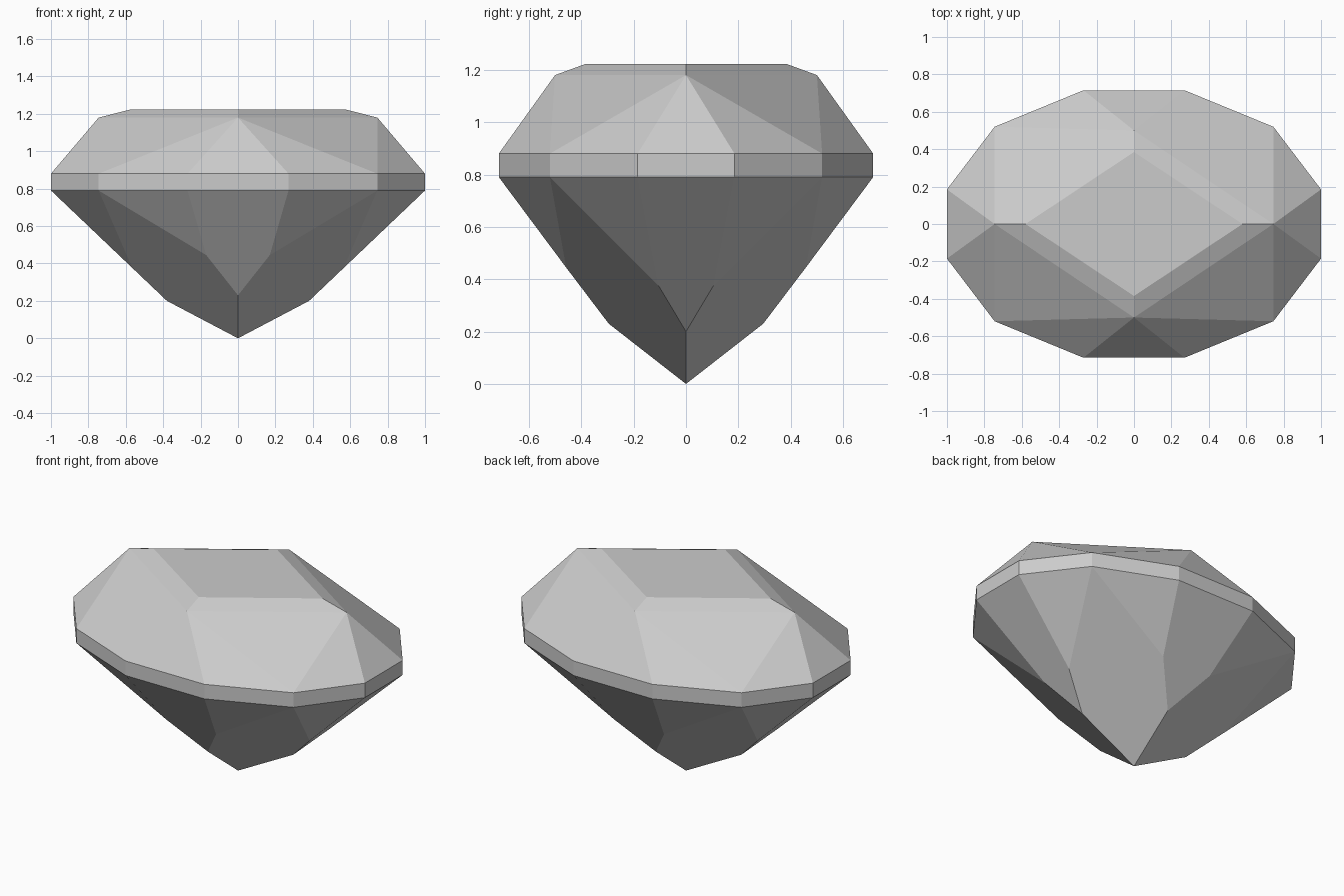
import bpy
import bmesh

cube = bpy.data.objects.get("Cube")
if cube:
    bpy.data.objects.remove(cube, do_unlink=True)

# One quarter of the gem (right front); the rest follows by symmetry
LOW, HIGH, SHOULDER, TABLE = 0.79, 0.88, 1.18, 1.222
outline = {"end": (1.0, 0.185), "corner": (0.745, 0.52), "side": (0.27, 0.715)}
points = {
    "tip": (0, 0, 0),
    "keel_end": (0.38, 0, 0.2),
    "keel_side": (0, 0.295, 0.23),
    "notch_end": (0.565, 0.105, 0.376),
    "notch_side": (0.17, 0.458, 0.445),
    "shoulder_end": (0.745, 0, SHOULDER),
    "shoulder_side": (0, 0.5, SHOULDER),
    "table_end": (0.58, 0, TABLE),
    "table_side": (0, 0.385, TABLE),
}
for name, (x, y) in outline.items():
    points["low_" + name] = (x, y, LOW)
    points["high_" + name] = (x, y, HIGH)

# Each facet lists its corners; "-x" or "-y" takes the mirrored corner
facets = [
    # pavilion
    "tip keel_end notch_end low_corner notch_side keel_side",
    "low_end low_corner notch_end",
    "low_corner low_side notch_side",
    "low_side notch_side keel_side notch_side-x low_side-x",
    "low_end notch_end keel_end notch_end-y low_end-y",
    # girdle
    "low_end low_corner high_corner high_end",
    "low_corner low_side high_side high_corner",
    "low_side low_side-x high_side-x high_side",
    "low_end low_end-y high_end-y high_end",
    # crown
    "high_end high_end-y shoulder_end",
    "high_end high_corner shoulder_end",
    "high_corner shoulder_side shoulder_end",
    "high_corner high_side shoulder_side",
    "high_side high_side-x shoulder_side",
    # table
    "shoulder_end shoulder_side table_side table_end",
    "table_end table_side table_end-x table_side-y",
]

bm = bmesh.new()
verts = {}
done = set()


def corner(token, sx, sy):
    name, _, flip = token.partition("-")
    x, y, z = points[name]
    x *= -sx if flip == "x" else sx
    y *= -sy if flip == "y" else sy
    key = (round(x, 4), round(y, 4), round(z, 4))
    if key not in verts:
        verts[key] = bm.verts.new((x, y, z))
    return verts[key]


for sx in (1, -1):
    for sy in (1, -1):
        for facet in facets:
            ring = [corner(t, sx, sy) for t in facet.split()]
            if frozenset(ring) not in done:
                done.add(frozenset(ring))
                bm.faces.new(ring)

bmesh.ops.recalc_face_normals(bm, faces=bm.faces[:])
mesh = bpy.data.meshes.new("cut_gem")
bm.to_mesh(mesh)
bm.free()
gem = bpy.data.objects.new("cut_gem", mesh)
bpy.context.collection.objects.link(gem)

# Plain grey stone
stone = bpy.data.materials.new("pale_grey_stone")
stone.use_nodes = True
color = (0.6, 0.6, 0.6, 1.0)
stone.diffuse_color = color
stone.node_tree.nodes["Principled BSDF"].inputs["Base Color"].default_value = color
mesh.materials.append(stone)
